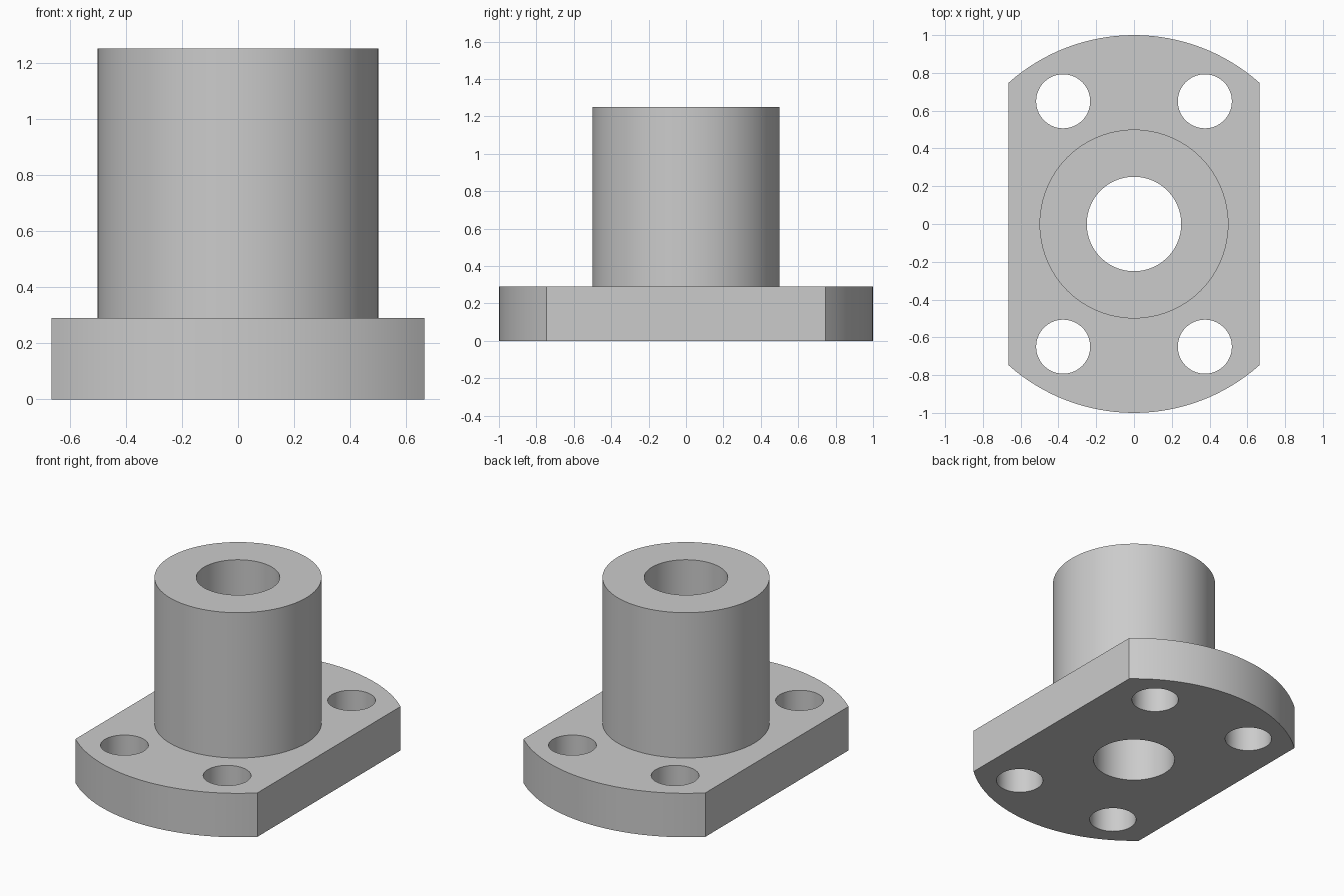
import bpy
import bmesh
import math

if "Cube" in bpy.data.objects:
    bpy.data.objects.remove(bpy.data.objects["Cube"], do_unlink=True)

FLANGE_RADIUS, FLAT_X, FLANGE_H = 1.0, 0.665, 0.29
BOSS_RADIUS, TOTAL_H, BORE_RADIUS = 0.5, 1.25, 0.25
BOLT_CIRCLE, BOLT_RADIUS = 0.75, 0.143

steel = bpy.data.materials.new("plain grey")
steel.use_nodes = True
grey = (0.6, 0.6, 0.6, 1)
steel.diffuse_color = grey
steel.node_tree.nodes["Principled BSDF"].inputs["Base Color"].default_value = grey


def extrude_outline(name, points, z0, z1):
    """Solid prism from a counter-clockwise outline."""
    bm = bmesh.new()
    face = bm.faces.new([bm.verts.new((x, y, z0)) for x, y in points])
    top = bmesh.ops.extrude_face_region(bm, geom=[face])["geom"]
    verts = [v for v in top if isinstance(v, bmesh.types.BMVert)]
    bmesh.ops.translate(bm, verts=verts, vec=(0, 0, z1 - z0))
    bmesh.ops.recalc_face_normals(bm, faces=bm.faces)
    mesh = bpy.data.meshes.new(name)
    bm.to_mesh(mesh)
    bm.free()
    mesh.materials.append(steel)
    obj = bpy.data.objects.new(name, mesh)
    bpy.context.collection.objects.link(obj)
    return obj


def arc(radius, start, end, steps, cx=0, cy=0):
    angles = [start + (end - start) * i / steps for i in range(steps + 1)]
    return [(cx + radius * math.cos(a), cy + radius * math.sin(a)) for a in angles]


def cylinder(name, radius, z0, z1, cx=0, cy=0, sides=96):
    return extrude_outline(name, arc(radius, 0, math.tau, sides, cx, cy)[:-1], z0, z1)


def combine(target, other, operation):
    """Apply a boolean, then discard the helper."""
    mod = target.modifiers.new(operation.lower(), 'BOOLEAN')
    mod.operation, mod.solver, mod.object = operation, 'EXACT', other
    other.hide_render = True
    bpy.context.view_layer.objects.active = target
    bpy.ops.object.modifier_apply(modifier=mod.name)
    bpy.data.objects.remove(other, do_unlink=True)


# Round flange with two flat sides
corner = math.acos(FLAT_X / FLANGE_RADIUS)
outline = (arc(FLANGE_RADIUS, corner, math.pi - corner, 32)
           + arc(FLANGE_RADIUS, math.pi + corner, math.tau - corner, 32))
body = extrude_outline("flanged_bushing", outline, 0, FLANGE_H)

# Tubular boss
combine(body, cylinder("boss", BOSS_RADIUS, FLANGE_H / 2, TOTAL_H), 'UNION')
combine(body, cylinder("bore_cutter", BORE_RADIUS, -1, 2), 'DIFFERENCE')

# Four bolt holes
for degrees in (60, 120, 240, 300):
    a = math.radians(degrees)
    hole = cylinder("bolt_hole_cutter", BOLT_RADIUS, -1, 1,
                    BOLT_CIRCLE * math.cos(a), BOLT_CIRCLE * math.sin(a), 64)
    combine(body, hole, 'DIFFERENCE')

# Smooth walls with crisp rims
bpy.ops.object.select_all(action='DESELECT')
body.select_set(True)
bpy.context.view_layer.objects.active = body
bpy.ops.object.shade_smooth_by_angle(angle=math.radians(30))
